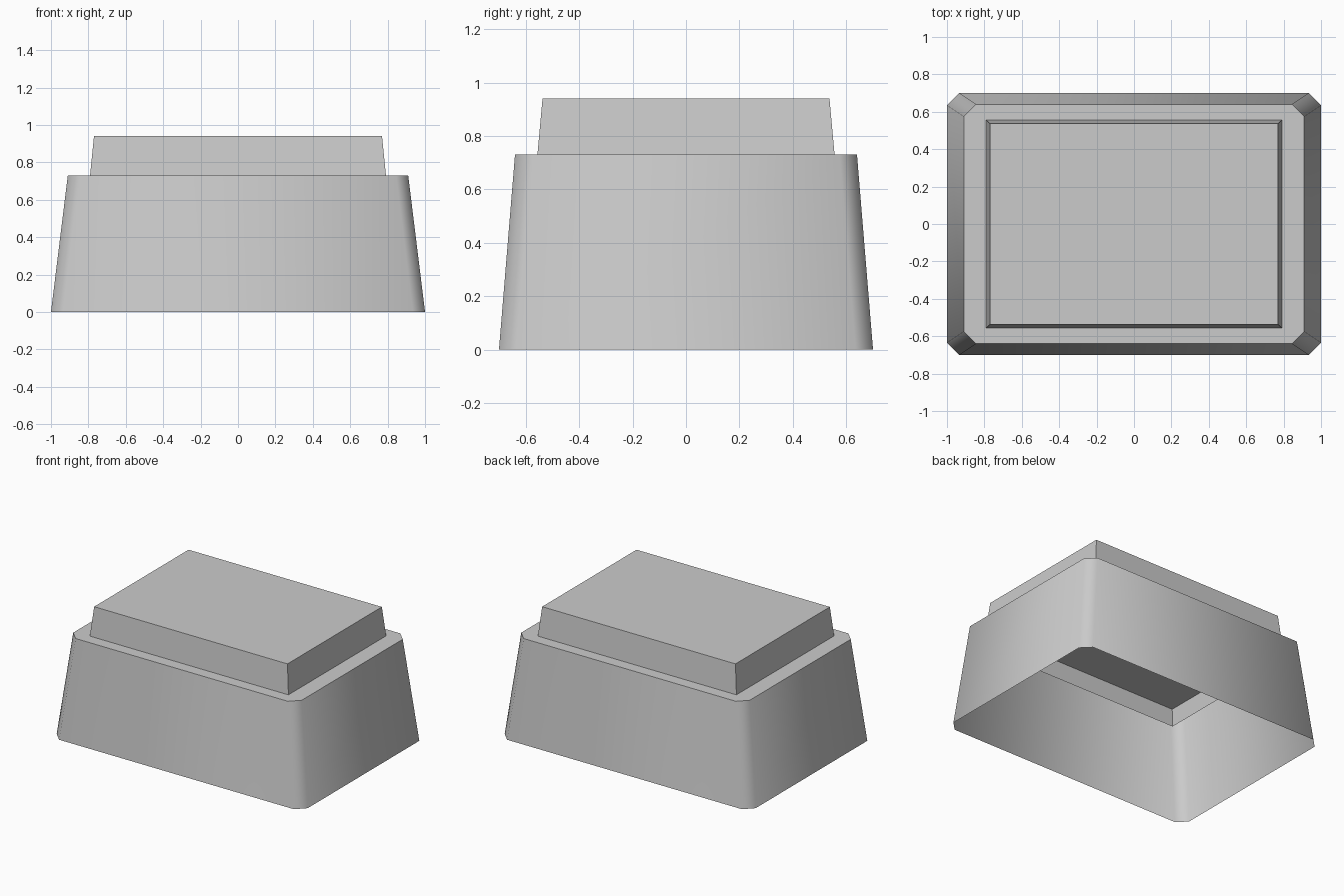
import bpy
import math

cube = bpy.data.objects.get("Cube")
if cube:
    bpy.data.objects.remove(cube, do_unlink=True)

grey = bpy.data.materials.new("light grey")
grey.use_nodes = True
COLOUR = (0.6, 0.6, 0.6, 1)
grey.diffuse_color = COLOUR
grey.node_tree.nodes["Principled BSDF"].inputs["Base Color"].default_value = COLOUR


def outline(hx, hy, cut):
    """Counter-clockwise rectangle with optional cut corners."""
    ring = []
    for sx, sy in ((1, -1), (1, 1), (-1, 1), (-1, -1)):
        if not cut:
            ring.append((sx * hx, sy * hy))
            continue
        pair = [(sx * (hx - cut), sy * hy), (sx * hx, sy * (hy - cut))]
        ring += pair if sx * sy < 0 else pair[::-1]
    return ring


def tapered_shell(name, low, high, z0, z1, cut=0):
    """Thin tapered shell, open below and capped on top."""
    a, b = outline(*low, cut), outline(*high, cut)
    n = len(a)
    verts = [(x, y, z0) for x, y in a] + [(x, y, z1) for x, y in b]
    faces = [(i, (i + 1) % n, n + (i + 1) % n, n + i) for i in range(n)]
    faces.append(tuple(range(n, 2 * n)))
    mesh = bpy.data.meshes.new(name)
    mesh.from_pydata(verts, [], faces)
    mesh.materials.append(grey)
    obj = bpy.data.objects.new(name, mesh)
    bpy.context.collection.objects.link(obj)
    return obj


# Hollow base with cut corners, shaded smoothly around the sides
base = tapered_shell("base_shell", (1, 0.7), (0.91, 0.64), 0, 0.73, 0.065)
bpy.ops.object.select_all(action="DESELECT")
base.select_set(True)
bpy.context.view_layer.objects.active = base
bpy.ops.object.shade_smooth_by_angle(angle=math.radians(60))

# Upper cap, whose skirt reaches down inside the base
tapered_shell("upper_cap", (0.803, 0.567), (0.77, 0.537), 0.61, 0.94)
